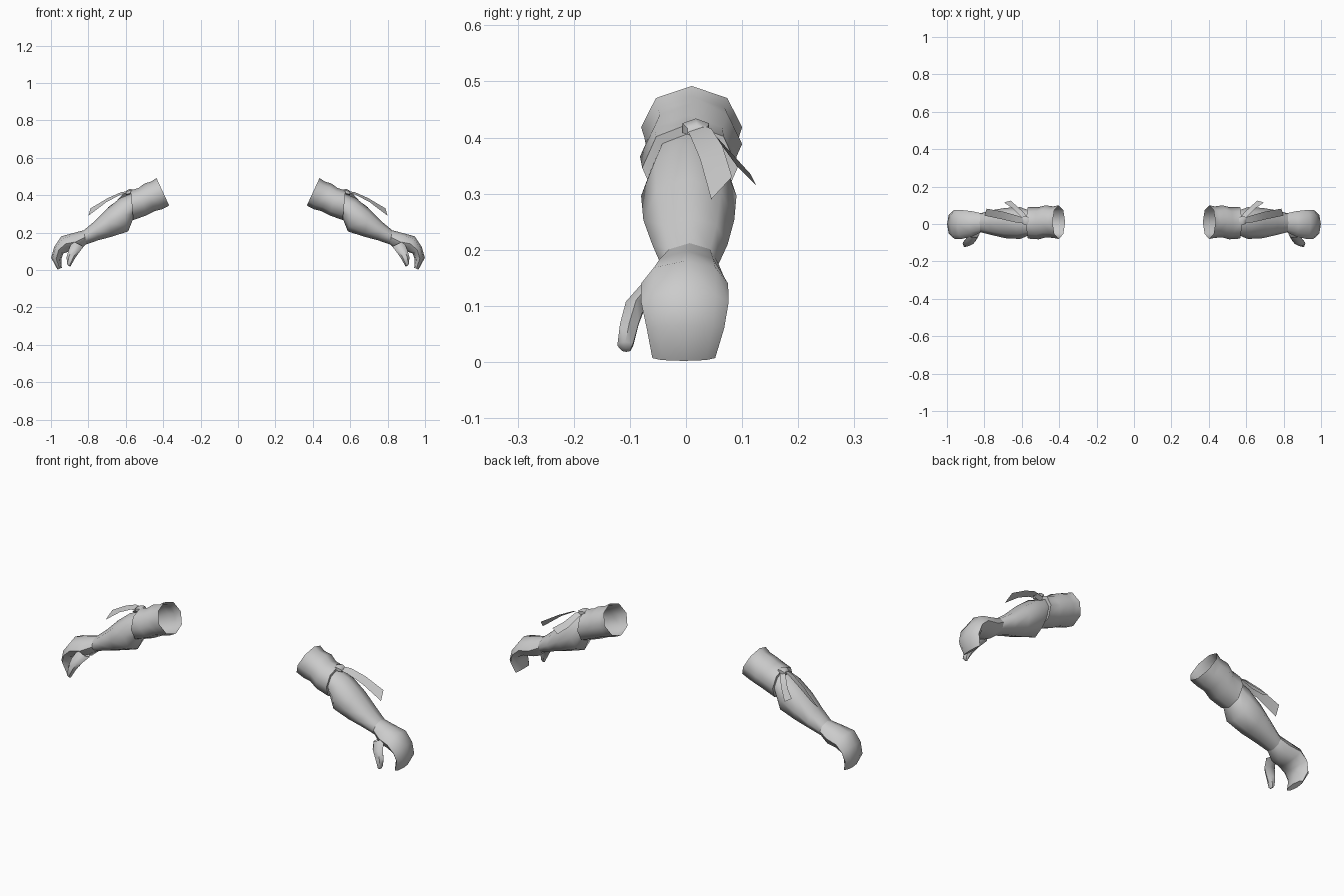
import bpy, bmesh, math
from mathutils import Vector

grey = bpy.data.materials.new("plain_grey")
grey.diffuse_color = (0.6, 0.6, 0.6, 1)


def finish(name, bm, angle):
    """Turn a right-hand part into an object mirrored to the left."""
    bmesh.ops.recalc_face_normals(bm, faces=bm.faces)
    me = bpy.data.meshes.new(name)
    bm.to_mesh(me)
    bm.free()
    me.materials.append(grey)
    ob = bpy.data.objects.new(name, me)
    bpy.context.collection.objects.link(ob)
    bpy.ops.object.select_all(action='DESELECT')
    ob.select_set(True)
    bpy.context.view_layer.objects.active = ob
    bpy.ops.object.shade_smooth_by_angle(angle=math.radians(angle))
    ob.modifiers.new("mirror", 'MIRROR').use_mirror_merge = False
    return ob


def loft(name, rings, sides=8, cap_end=False, angle=60):
    """Rings: top x, top z, bottom x, bottom z, front y, back y."""
    bm = bmesh.new()
    loops = []
    for tx, tz, bx, bz, y0, y1 in rings:
        c = Vector(((tx + bx) / 2, (y0 + y1) / 2, (tz + bz) / 2))
        up = Vector(((tx - bx) / 2, 0, (tz - bz) / 2))
        side = Vector((0, (y1 - y0) / 2, 0))
        loops.append([bm.verts.new(c + up * math.cos(a) + side * math.sin(a))
                      for a in (2 * math.pi * i / sides for i in range(sides))])
    for p, q in zip(loops, loops[1:]):
        for i in range(sides):
            j = (i + 1) % sides
            bm.faces.new((p[i], p[j], q[j], q[i]))
    if cap_end:
        bm.faces.new(loops[-1])
    return finish(name, bm, angle)


def strip(name, pairs):
    """Flat ribbon between two edge paths."""
    bm = bmesh.new()
    rows = [(bm.verts.new(a), bm.verts.new(b)) for a, b in pairs]
    for p, q in zip(rows, rows[1:]):
        bm.faces.new((p[0], p[1], q[1], q[0]))
    return finish(name, bm, 40)


# Open wrinkled sleeve with a cuff turned in against the forearm
loft("sleeve", [
    (.436, .492, .368, .345, -.080, .100),
    (.462, .474, .405, .325, -.074, .094),
    (.500, .462, .445, .315, -.072, .100),
    (.530, .440, .490, .292, -.082, .090),
    (.575, .425, .560, .267, -.078, .092),
    (.572, .408, .558, .280, -.062, .074),
])

# Forearm tapering to the wrist
loft("forearm", [
    (.572, .408, .558, .280, -.062, .074),
    (.630, .385, .587, .207, -.080, .090),
    (.700, .328, .675, .178, -.076, .086),
    (.770, .258, .745, .160, -.060, .074),
    (.825, .212, .812, .137, -.045, .058),
])

# Cupped mitten hand curling down to the fingertips
loft("hand", [
    (.825, .212, .812, .137, -.045, .058),
    (.880, .198, .850, .105, -.066, .068),
    (.945, .180, .900, .100, -.080, .075),
    (.982, .125, .935, .088, -.080, .076),
    (.999, .065, .945, .055, -.070, .068),
    (.965, .002, .942, .012, -.060, .052),
], cap_end=True, angle=50)

# Thumb in front of the palm
loft("thumb", [
    (.885, .155, .825, .125, -.075, -.030),
    (.905, .110, .845, .100, -.110, -.068),
    (.916, .070, .870, .065, -.120, -.082),
    (.915, .036, .892, .026, -.124, -.092),
    (.908, .024, .896, .018, -.115, -.098),
], sides=6, cap_end=True, angle=50)

# Two ribbon tails tied at the cuff
strip("long_ribbon", [
    ((.570, .000, .418), (.570, .025, .424)),
    ((.630, .008, .402), (.625, .045, .416)),
    ((.705, .025, .362), (.695, .065, .385)),
    ((.800, .045, .290), (.788, .082, .330)),
])
strip("short_ribbon", [
    ((.570, .005, .424), (.570, .035, .418)),
    ((.610, .045, .412), (.590, .062, .392)),
    ((.650, .085, .368), (.620, .090, .350)),
    ((.695, .115, .335), (.660, .125, .315)),
])

# Small knot where the tails meet
loft("ribbon_knot", [
    (.562, .430, .562, .405, -.005, .040),
    (.580, .434, .580, .400, -.010, .045),
    (.600, .422, .600, .400, .000, .040),
], sides=6, cap_end=True)
